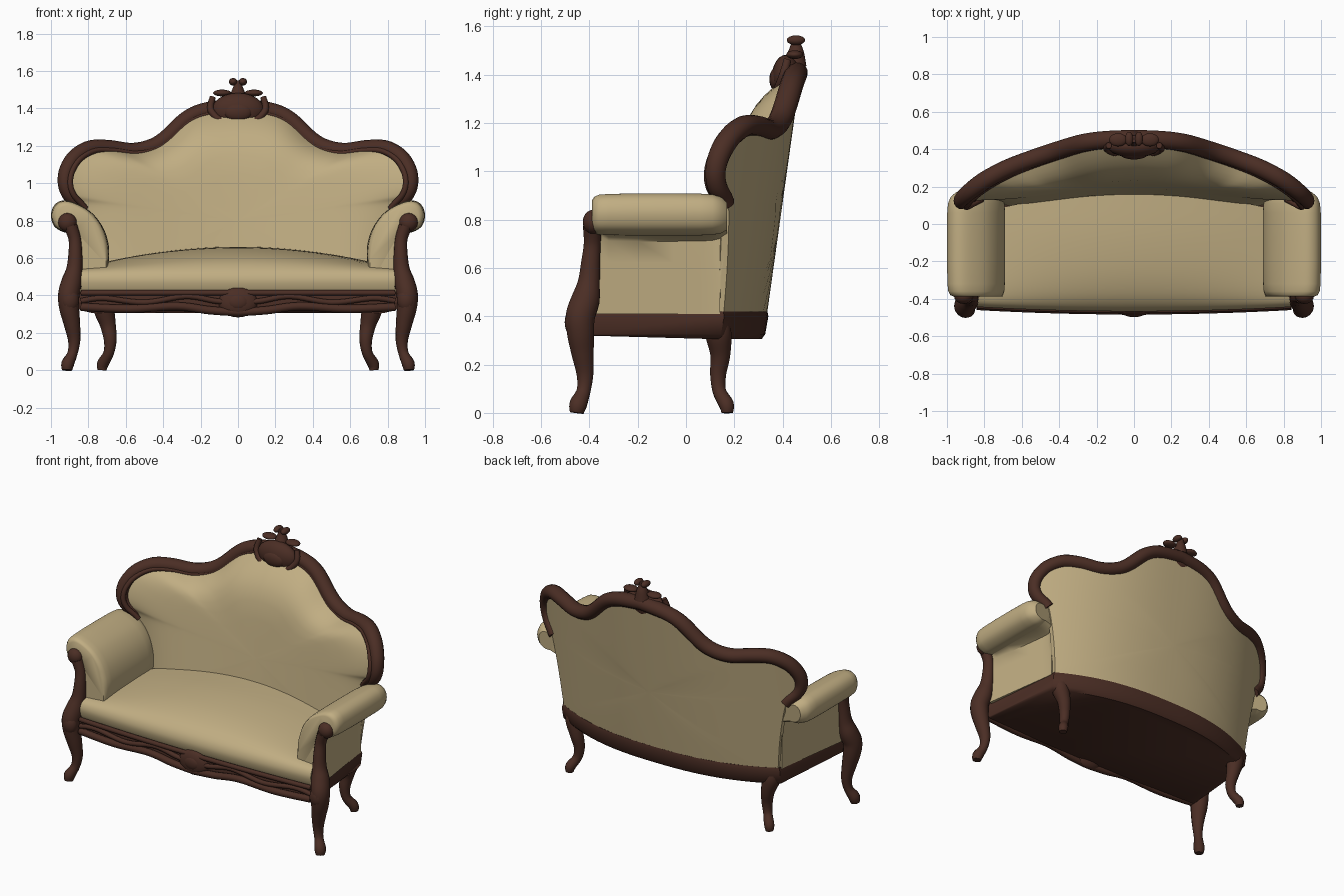
import bpy, bmesh, math
from mathutils import Vector

if "Cube" in bpy.data.objects:
    bpy.data.objects.remove(bpy.data.objects["Cube"])


def material(name, rgb):
    m = bpy.data.materials.new(name)
    m.diffuse_color = (*rgb, 1)
    m.use_nodes = True
    m.node_tree.nodes["Principled BSDF"].inputs["Base Color"].default_value = m.diffuse_color
    return m


FABRIC = material("beige upholstery", (0.53, 0.42, 0.225))
WOOD = material("dark walnut", (0.07, 0.027, 0.018))


def spline(pts, n=6, closed=False):
    """Catmull-Rom through points of any dimension."""
    out, m = [], len(pts)
    for i in range(m if closed else m - 1):
        if closed:
            p = [pts[(i + k) % m] for k in (-1, 0, 1, 2)]
        else:
            p = [pts[min(max(i + k, 0), m - 1)] for k in (-1, 0, 1, 2)]
        for j in range(n):
            t = j / n
            out.append(tuple(0.5 * (2 * b + (c - a) * t + (2 * a - 5 * b + 4 * c - d) * t * t
                             + (3 * b - a - 3 * c + d) * t ** 3) for a, b, c, d in zip(*p)))
    return out if closed else out + [tuple(pts[-1])]


def finish(name, bm, mat, mirror=False):
    bmesh.ops.recalc_face_normals(bm, faces=bm.faces)
    me = bpy.data.meshes.new(name)
    bm.to_mesh(me)
    bm.free()
    me.materials.append(mat)
    ob = bpy.data.objects.new(name, me)
    bpy.context.collection.objects.link(ob)
    if mirror:
        ob.modifiers.new("mirror", 'MIRROR').use_mirror_merge = False
    bpy.ops.object.select_all(action='DESELECT')
    ob.select_set(True)
    bpy.context.view_layer.objects.active = ob
    bpy.ops.object.shade_smooth_by_angle(angle=math.radians(50))
    return ob


def loft(name, rings, mat, mirror=False):
    """Skin closed rings and cap both ends."""
    bm = bmesh.new()
    vs = [[bm.verts.new(p) for p in r] for r in rings]
    n = len(vs[0])
    for a, b in zip(vs, vs[1:]):
        for i in range(n):
            bm.faces.new((a[i], a[(i + 1) % n], b[(i + 1) % n], b[i]))
    bm.faces.new(vs[0])
    bm.faces.new(vs[-1])
    return finish(name, bm, mat, mirror)


def tube(name, pts, mat, mirror=False, flat=1.0, sides=14):
    """Sweep an ellipse along (x, y, z, radius) points."""
    rings = []
    for i, p in enumerate(pts):
        t = Vector(pts[min(i + 1, len(pts) - 1)][:3]) - Vector(pts[max(i - 1, 0)][:3])
        a = t.cross(Vector((0, 1, 0))).normalized()
        b = a.cross(t).normalized() * flat
        rings.append([Vector(p[:3]) + p[3] * (a * math.cos(k * math.tau / sides)
                      + b * math.sin(k * math.tau / sides)) for k in range(sides)])
    return loft(name, rings, mat, mirror)


def blob(name, c, r, mat, mirror=False):
    bm = bmesh.new()
    bmesh.ops.create_uvsphere(bm, u_segments=20, v_segments=12, radius=1)
    for v in bm.verts:
        v.co = Vector(c) + Vector(a * b for a, b in zip(v.co, r))
    return finish(name, bm, mat, mirror)


def y_back(x, z):
    return 0.32 + 0.14 * (z - 0.3) - 0.335 * abs(x) ** 2.5


def y_cushion(x, z):
    return 0.15 + 0.14 * (z - 0.6) - 0.15 * x * x + max(0, z - 1.1) ** 2


def crown(x):
    return 1 - (x / 0.86) ** 2


def mirrored(half):
    """half runs from x = 0 outwards; return the full path."""
    return [(-p[0], *p[1:]) for p in reversed(half[1:])] + half


# Backrest: concentric rings inside the outline, puffed front and flat curved rear
top = [(0, 1.41), (.16, 1.39), (.27, 1.345), (.39, 1.235), (.47, 1.19), (.57, 1.172), (.69, 1.187),
       (.79, 1.185), (.87, 1.14), (.915, 1.07), (.925, 1.0), (.905, .94), (.86, .89)]
half = spline(top + [(.83, .78), (.80, .6), (.78, .42)], 5) + [(x, .42) for x in (.7, .6, .45, .3, .15)]
outline = half + [(0, .42)] + [(-x, z) for x, z in reversed(half[1:])]
scales = (.03, .2, .4, .58, .7, .78, .84, .89, .93, .97, 1)


def back_ring(s, front):
    ring = []
    for x, z in outline:
        x, z = x * s, .8 + (z - .8) * s
        yb, yf = y_back(x, z), y_cushion(x, z)
        ring.append((x, yf + (yb - .03 - yf) * s ** 9 if front else yb, z))
    return ring


loft("backrest", [back_ring(s, True) for s in scales] + [back_ring(s, False) for s in reversed(scales)], FABRIC)

# Carved show-wood frame around the top of the backrest
path = mirrored(spline(top + [(.84, .865)], 6))
tube("back_frame", [(x, y_back(x, z) - .02, z, .036 + .008 * min(1, max(0, (z - .9) / .3)))
                    for x, z in path], WOOD, flat=1.1)
tube("frame_bead", [(x * .97, y_back(x, z) - .052, .8 + (z - .8) * .97, .016)
                    for x, z in path], WOOD, sides=8)

# Crest ornament: shield, scrolls and flower
blob("crest_shield", (0, .415, 1.39), (.14, .06, .092), WOOD)
blob("crest_shield_boss", (0, .375, 1.38), (.075, .03, .05), WOOD)
blob("crest_leaf", (.085, .45, 1.482), (.048, .035, .018), WOOD, True)
tube("crest_scroll", spline([(.135, .42, 1.46, .016), (.145, .40, 1.39, .018), (.08, .375, 1.325, .018),
                             (0, .375, 1.31, .018)]), WOOD, True)
tube("crest_stem", spline([(0, .45, 1.44, .05), (0, .455, 1.49, .035), (0, .455, 1.525, .022),
                           (0, .455, 1.55, .02)]), WOOD)
blob("crest_petal", (.026, .455, 1.542), (.022, .038, .02), WOOD, True)

# Seat cushion: domed profile lofted across the width
rings = []
for i in range(25):
    x = -.84 + 1.68 * i / 24
    c = crown(x)
    f = -.435 - .025 * c
    e = .17 - .13 * x * x
    prof = spline([(f + .02, .4), (f, .44), (f - .006, .49), (f + .02, .53 + .012 * c), (f + .09, .545 + .045 * c),
                   (f + .22, .552 + .077 * c), (-.05, .56 + .093 * c), (e, .565 + .095 * c)], 4)
    prof.append((e, .4))
    rings.append([(x * (1 - .12 * (y + .45) / .6), y, z) for y, z in prof])
loft("seat", rings, FABRIC)

# Base rail: D-shaped solid with a curved back
rings = []
for z, grow in ((.305, -.012), (.325, 0), (.40, .003), (.42, -.004)):
    xs = [-1 + i / 12 for i in range(25)]
    ring = [(x * (.85 + grow), -.425 - .025 * crown(x * .85) - grow, max(z, .32)) for x in xs]
    ring += [(-x * (.79 + grow), y_back(x * .785, z) + .004 + grow, z) for x in xs]
    rings.append(ring)
loft("base_rail", rings, WOOD)


# Front rail carvings
def carving(name, pts, r):
    tube(name, [(x, -.438 - .025 * crown(x), z, r) for x, z in mirrored(spline(pts))], WOOD, sides=10)


carving("rail_top_moulding", [(0, .413), (.4, .413), (.84, .413)], .015)
carving("rail_lower_scallop", [(0, .31), (.15, .32), (.33, .342), (.58, .328), (.84, .338)], .022)
carving("rail_scroll", [(0, .36), (.12, .37), (.28, .395), (.5, .362), (.72, .385), (.84, .37)], .015)
blob("rail_cartouche", (0, -.455, .362), (.105, .038, .08), WOOD)
blob("rail_cartouche_boss", (0, -.478, .365), (.055, .02, .042), WOOD)

# Rolled arms with side panels
section = [(.72, .42), (.695, .55), (.69, .66), (.72, .76), (.78, .84), (.86, .89), (.93, .908), (.98, .885),
           (1.0, .83), (.983, .77), (.93, .737), (.875, .735)]
rings = []
for y, s in ((-.388, .75), (-.38, .87), (-.36, .95), (-.32, .98), (-.2, 1), (-.05, 1), (.06, .99), (.11, .96),
             (.145, .86), (.17, .65)):
    t = (y + .385) / .5
    xo = .865 - .07 * min(t, 1)
    pts = spline(section, 5) + [(xo, .71), (xo, .62), (xo, .52), (xo, .41), (.76, .41)]
    ring = []
    for x, z in pts:
        w = min(1, max(0, (z - .5) / .2))
        k = 1 + (s - 1) * w
        low = .14 if x > .75 else .1
        ring.append((.86 + (x - .86) * k, min(y, low + (.17 - low) * w), .80 + (z - .80) * k))
    rings.append(ring)
loft("arm", rings, FABRIC, True)

# Front leg and arm post in one cabriole sweep, with a scroll knob
tube("front_leg_and_post", spline([
    (.914, -.452, 0, .027), (.91, -.446, .035, .034), (.885, -.424, .09, .027), (.876, -.418, .16, .033),
    (.888, -.428, .25, .044), (.902, -.436, .33, .053), (.905, -.437, .40, .057), (.89, -.415, .47, .055),
    (.875, -.402, .54, .043), (.87, -.395, .62, .037), (.873, -.388, .70, .033), (.895, -.388, .77, .036)]),
    WOOD, True, 1.08)
blob("arm_scroll_knob", (.912, -.385, .79), (.05, .042, .05), WOOD, True)
blob("front_knee", (.9, -.46, .375), (.05, .042, .065), WOOD, True)

# Rear cabriole legs
tube("rear_leg", spline([
    (.727, .17, 0, .024), (.722, .167, .035, .031), (.692, .138, .09, .028), (.683, .133, .16, .034),
    (.695, .142, .24, .042), (.715, .135, .32, .055), (.72, .125, .37, .055)]), WOOD, True)
